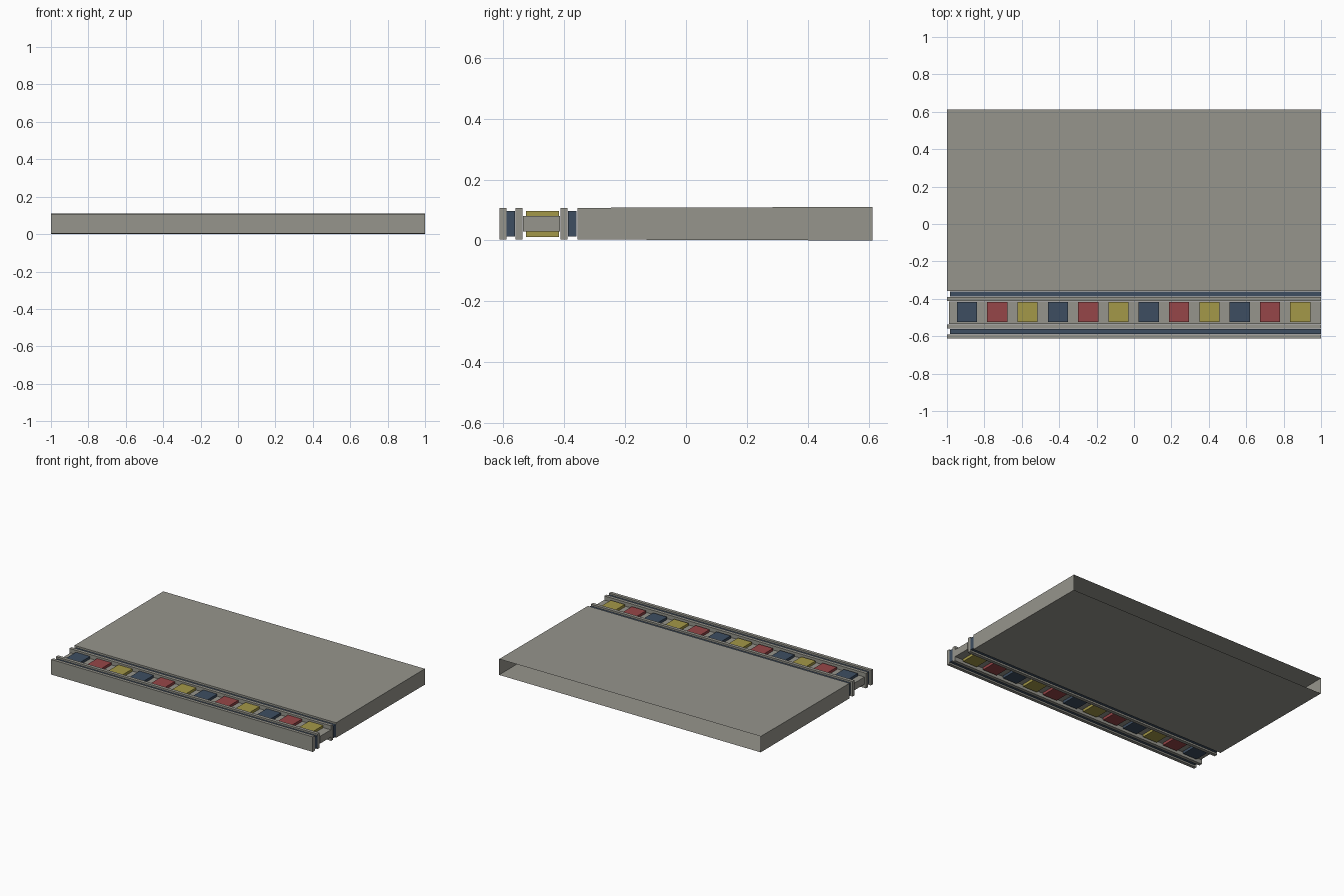
import bpy, bmesh

if "Cube" in bpy.data.objects:
    bpy.data.objects.remove(bpy.data.objects["Cube"])


def material(name, rgb):
    m = bpy.data.materials.new(name)
    m.diffuse_color = (*rgb, 1)
    m.use_nodes = True
    m.node_tree.nodes["Principled BSDF"].inputs["Base Color"].default_value = m.diffuse_color
    return m


GREY = material("warm grey", (0.305, 0.300, 0.265))
BLUE = material("slate blue", (0.048, 0.076, 0.120))
RED = material("muted red", (0.305, 0.061, 0.065))
YELLOW = material("mustard yellow", (0.370, 0.315, 0.065))


def box(name, x, y, z, mat, edit=None):
    """Box from (min, max) ranges, with an optional bmesh edit."""
    bm = bmesh.new()
    bmesh.ops.create_cube(bm, size=1)
    for v in bm.verts:
        v.co = [r[0] if c < 0 else r[1] for c, r in zip(v.co, (x, y, z))]
    if edit:
        edit(bm)
    me = bpy.data.meshes.new(name)
    bm.to_mesh(me)
    bm.free()
    me.materials.append(mat)
    ob = bpy.data.objects.new(name, me)
    bpy.context.collection.objects.link(ob)
    return ob


# Large hollow panel: slightly taller at the back, open at the back
def open_and_taper(bm):
    bm.normal_update()
    bmesh.ops.delete(bm, geom=[f for f in bm.faces if f.normal.y > 0.9],
                     context='FACES_ONLY')
    for v in bm.verts:
        if v.co.y < 0:
            v.co.z = 0.003 if v.co.z < 0.05 else 0.107


box("main_panel", (-1, 1), (-0.357, 0.612), (0, 0.11), GREY, open_and_taper)

# Upright grey strips
for name, y0, y1 in (("front_wall", -0.612, -0.590),
                     ("front_rail", -0.560, -0.537),
                     ("back_rail", -0.412, -0.389)):
    box(name, (-1, 1), (y0, y1), (0.003, 0.107), GREY)

# Recessed blue strips between the grey ones
for name, y0, y1 in (("front_blue_strip", -0.589, -0.562),
                     ("back_blue_strip", -0.387, -0.360)):
    box(name, (-0.985, 1), (y0, y1), (0.013, 0.096), BLUE)

# Channel floor carrying the coloured blocks
box("channel_core", (-0.99, 1), (-0.535, -0.414), (0.03, 0.08), GREY)

# Row of coloured blocks, showing above and below the core
for i in range(12):
    cx = -0.893 + 0.162 * i
    box(f"colour_block_{i + 1}", (cx - 0.054, cx + 0.054), (-0.525, -0.417),
        (0.012, 0.097), (BLUE, RED, YELLOW)[i % 3])
